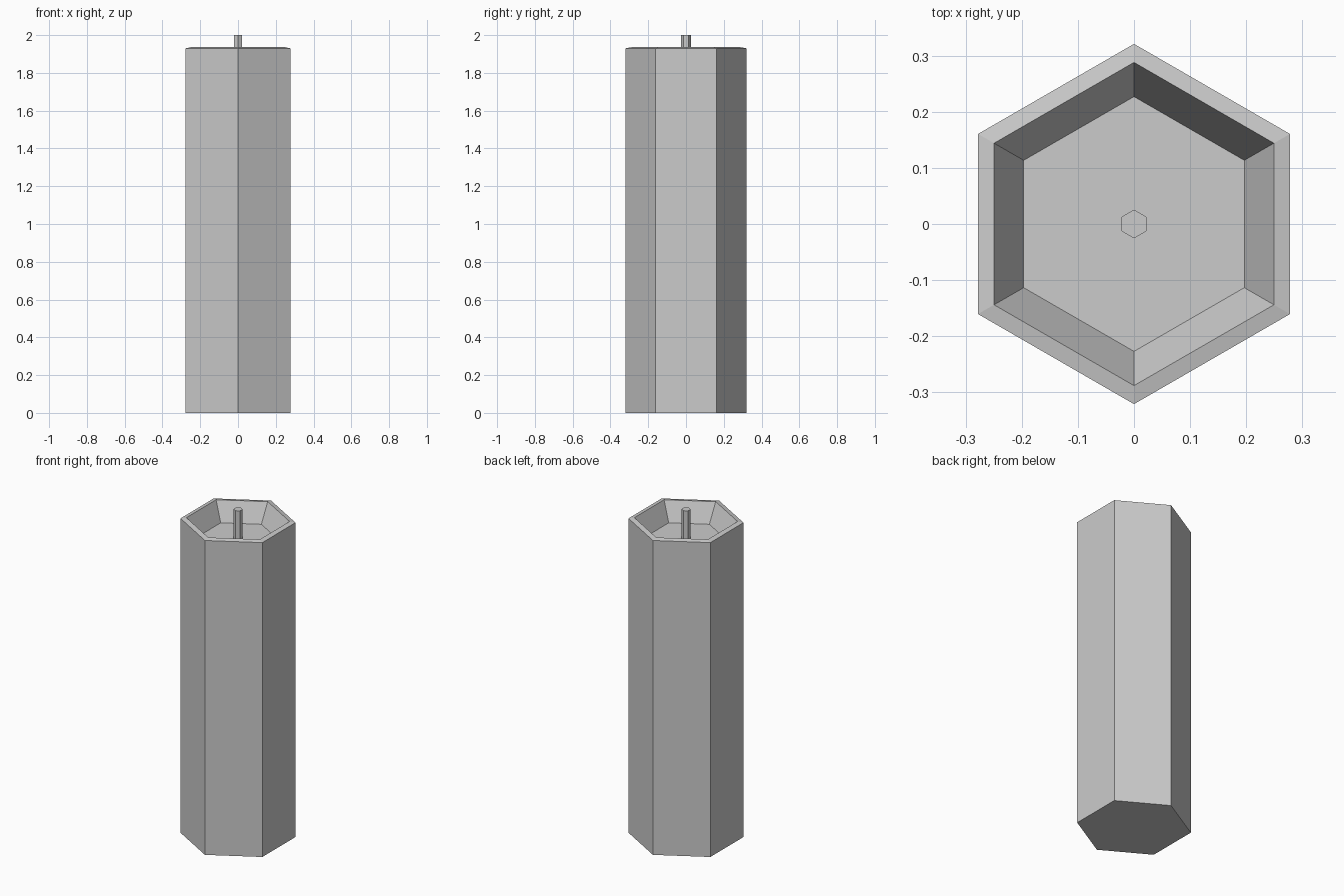
import bpy
import bmesh
from math import sin, cos, tau

if "Cube" in bpy.data.objects:
    bpy.data.objects.remove(bpy.data.objects["Cube"], do_unlink=True)

SIDES = 6


def make_material(name, colour):
    mat = bpy.data.materials.new(name)
    mat.use_nodes = True
    mat.diffuse_color = colour
    mat.node_tree.nodes["Principled BSDF"].inputs["Base Color"].default_value = colour
    return mat


def hex_prism(name, profile, mat):
    """Sweep (radius, height) rings into a closed six-sided solid."""
    bm = bmesh.new()
    rings = []
    for radius, z in profile:
        angles = [tau * (i / SIDES + 0.25) for i in range(SIDES)]
        rings.append([bm.verts.new((radius * cos(a), radius * sin(a), z)) for a in angles])
    for low, high in zip(rings, rings[1:]):
        for i in range(SIDES):
            j = (i + 1) % SIDES
            bm.faces.new((low[i], low[j], high[j], high[i]))
    bm.faces.new(rings[0][::-1])
    bm.faces.new(rings[-1])
    bmesh.ops.recalc_face_normals(bm, faces=bm.faces)
    mesh = bpy.data.meshes.new(name)
    bm.to_mesh(mesh)
    bm.free()
    mesh.materials.append(mat)
    obj = bpy.data.objects.new(name, mesh)
    bpy.context.collection.objects.link(obj)
    return obj


grey = make_material("plain grey", (0.6, 0.6, 0.6, 1))

# Body: outer wall, gently raised rim, sloping hollow and floor
hex_prism("candle_body", [(0.321, 0), (0.321, 1.93), (0.288, 1.936), (0.227, 1.82)], grey)

# Wick rising from the hollow
hex_prism("wick", [(0.0255, 1.81), (0.0255, 2.0)], grey)
